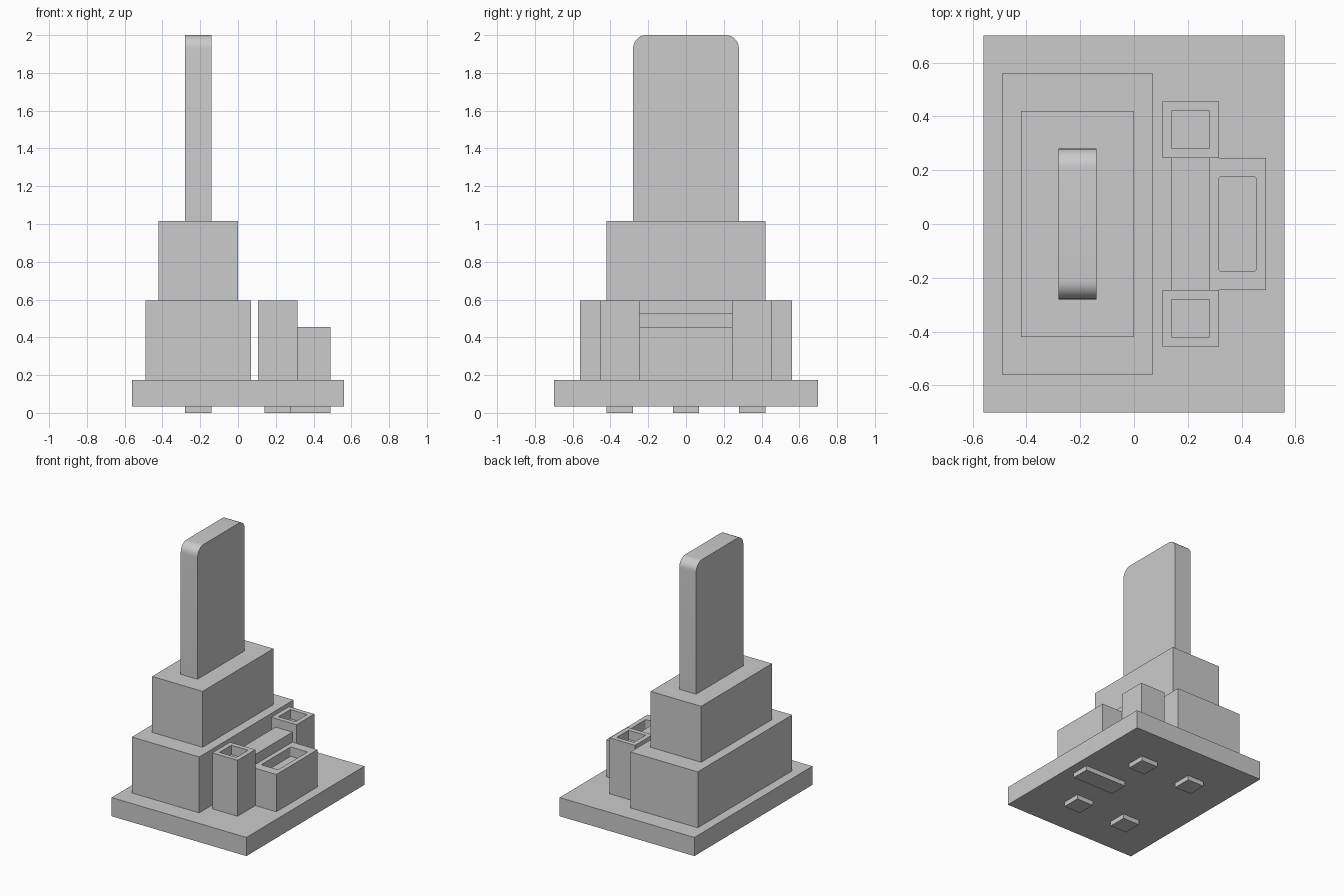
import bpy, bmesh

if "Cube" in bpy.data.objects:
    bpy.data.objects.remove(bpy.data.objects["Cube"])


def finish(bm, name):
    bmesh.ops.recalc_face_normals(bm, faces=bm.faces)
    mesh = bpy.data.meshes.new(name)
    bm.to_mesh(mesh)
    bm.free()
    obj = bpy.data.objects.new(name, mesh)
    bpy.context.collection.objects.link(obj)
    return obj


def box_bm(x0, x1, y0, y1, z0, z1):
    bm = bmesh.new()
    bmesh.ops.create_cube(bm, size=1)
    for v in bm.verts:
        v.co = ((x0 + x1) / 2 + v.co.x * (x1 - x0),
                (y0 + y1) / 2 + v.co.y * (y1 - y0),
                (z0 + z1) / 2 + v.co.z * (z1 - z0))
    return bm


def box(name, *bounds):
    return finish(box_bm(*bounds), name)


def socket(name, bounds, rim_x, rim_y, depth, corner=0.0):
    """Box with a rectangular recess sunk into its top."""
    bm = box_bm(*bounds)
    x0, x1, y0, y1, z0, z1 = bounds
    cx, cy = (x0 + x1) / 2, (y0 + y1) / 2
    top = max(bm.faces, key=lambda f: f.calc_center_median().z)
    bmesh.ops.inset_individual(bm, faces=[top], thickness=0.02)
    for v in top.verts:
        v.co.x = x0 + rim_x if v.co.x < cx else x1 - rim_x
        v.co.y = y0 + rim_y if v.co.y < cy else y1 - rim_y
    floor = bmesh.ops.extrude_discrete_faces(bm, faces=[top])["faces"][0]
    for v in floor.verts:
        v.co.z -= depth
    if corner:
        edges = [e for v in floor.verts for e in v.link_edges if e not in list(floor.edges)]
        bmesh.ops.bevel(bm, geom=edges, offset=corner, segments=3,
                        profile=0.5, affect='EDGES')
    return finish(bm, name)


# Base slab and stepped tiers
box("base", -0.56, 0.56, -0.70, 0.70, 0.035, 0.175)
box("lower_tier", -0.49, 0.07, -0.56, 0.56, 0.175, 0.595)
box("upper_tier", -0.42, 0.0, -0.42, 0.42, 0.595, 1.015)

# Tall slab with rounded top corners
bm = box_bm(-0.28, -0.14, -0.28, 0.28, 1.015, 2.0)
top_ends = [e for e in bm.edges
            if all(v.co.z > 1.9 for v in e.verts) and abs(e.verts[0].co.y - e.verts[1].co.y) < 0.01]
bmesh.ops.bevel(bm, geom=top_ends, offset=0.07, segments=8, profile=0.5, affect='EDGES')
slab = finish(bm, "tall_slab")
bpy.context.view_layer.objects.active = slab
slab.select_set(True)
bpy.ops.object.shade_smooth_by_angle()

# Side group: two hollow posts, linking wall and low tray
for side, s in (("front", -1), ("back", 1)):
    ys = sorted((s * 0.245, s * 0.455))
    socket(side + "_post", (0.105, 0.315, *ys, 0.175, 0.595), 0.035, 0.035, 0.07)
box("linking_wall", 0.14, 0.28, -0.245, 0.245, 0.175, 0.53)
socket("tray", (0.28, 0.49, -0.245, 0.245, 0.175, 0.455), 0.035, 0.07, 0.07, 0.01)

# Feet: four square pads and one long pad
for xs, x in (("left", -0.21), ("right", 0.21)):
    for yn, y in (("front", -0.35), ("back", 0.35)):
        box(f"foot_{yn}_{xs}", x - 0.07, x + 0.07, y - 0.07, y + 0.07, 0.0, 0.035)
box("long_foot", 0.14, 0.49, -0.07, 0.07, 0.0, 0.035)
